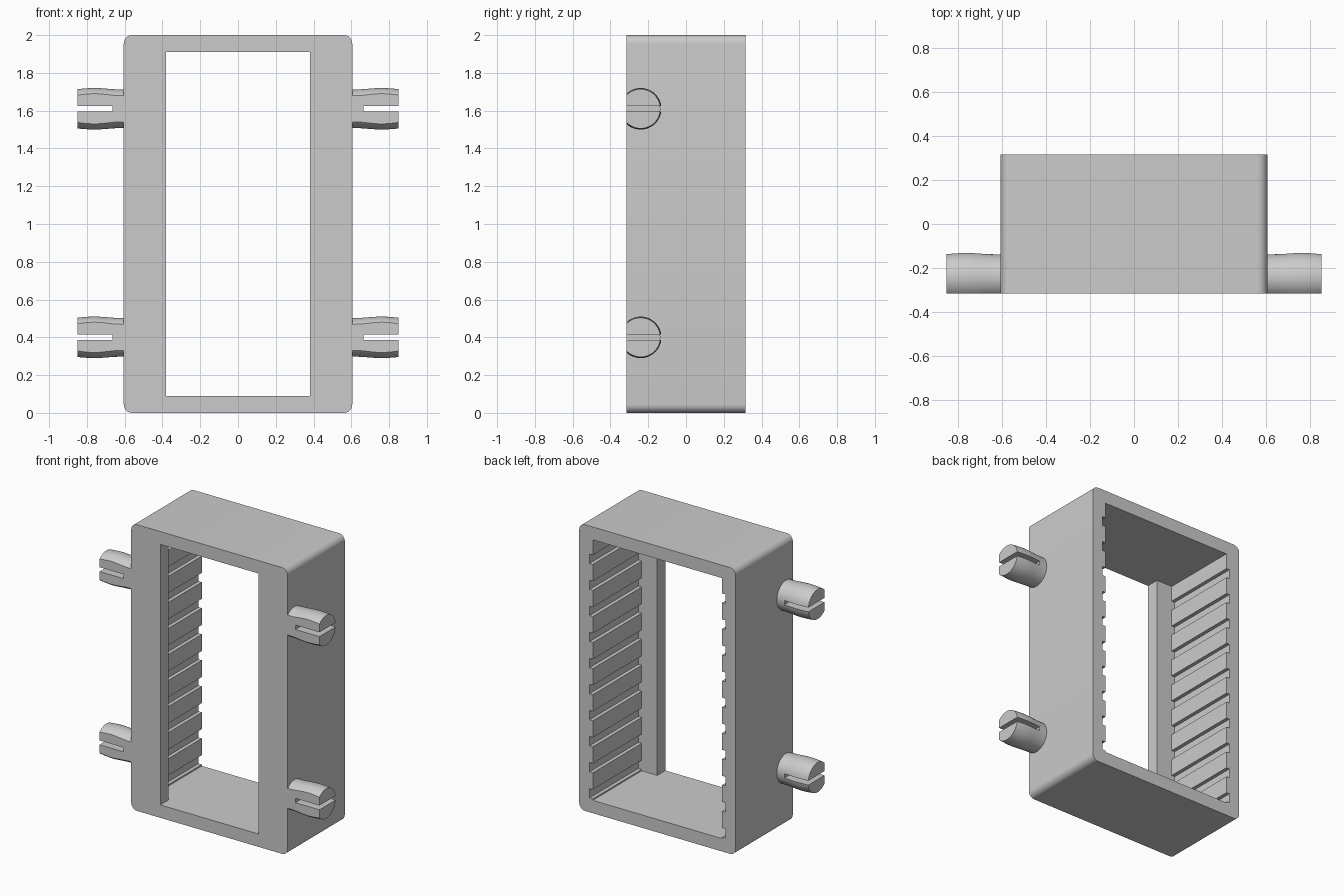
import bpy, bmesh, math
from mathutils import Matrix

if "Cube" in bpy.data.objects:
    bpy.data.objects.remove(bpy.data.objects["Cube"], do_unlink=True)

grey = bpy.data.materials.new("plain grey")
grey.use_nodes = True
COLOUR = (0.6, 0.6, 0.6, 1)
grey.diffuse_color = COLOUR
grey.node_tree.nodes["Principled BSDF"].inputs["Base Color"].default_value = COLOUR

HALF_W, HALF_D, HEIGHT = 0.605, 0.315, 2.0
FLOOR, CEILING = 0.09, 1.91
LIP_BACK = -0.225


def add_object(name, bm):
    bmesh.ops.recalc_face_normals(bm, faces=bm.faces)
    mesh = bpy.data.meshes.new(name)
    bm.to_mesh(mesh)
    bm.free()
    obj = bpy.data.objects.new(name, mesh)
    bpy.context.collection.objects.link(obj)
    mesh.materials.append(grey)
    return obj


def add_box(bm, x, y, z):
    """Box from three (low, high) ranges."""
    size = [b - a for a, b in (x, y, z)]
    mid = [(a + b) / 2 for a, b in (x, y, z)]
    matrix = Matrix.Translation(mid) @ Matrix.Diagonal((*size, 1))
    return bmesh.ops.create_cube(bm, size=1, matrix=matrix)["verts"]


def box(name, x, y, z):
    bm = bmesh.new()
    add_box(bm, x, y, z)
    return add_object(name, bm)


def cut(obj, cutter):
    cutter.hide_render = True
    mod = obj.modifiers.new("cut", "BOOLEAN")
    mod.object, mod.operation, mod.solver = cutter, "DIFFERENCE", "EXACT"
    bpy.context.view_layer.objects.active = obj
    bpy.ops.object.modifier_apply(modifier=mod.name)
    bpy.data.objects.remove(cutter, do_unlink=True)


def smooth(obj):
    bpy.ops.object.select_all(action="DESELECT")
    obj.select_set(True)
    bpy.context.view_layer.objects.active = obj
    bpy.ops.object.shade_smooth_by_angle(angle=math.radians(30))


# Housing block with its four long edges rounded
bm = bmesh.new()
add_box(bm, (-HALF_W, HALF_W), (-HALF_D, HALF_D), (0, HEIGHT))
long_edges = [e for e in bm.edges if abs(e.verts[0].co.y - e.verts[1].co.y) > 0.1]
bmesh.ops.bevel(bm, geom=long_edges, offset=0.045, segments=8, profile=0.5, affect="EDGES")
housing = add_object("housing", bm)

# Rear cavity and narrower front window
cut(housing, box("cavity", (-0.5, 0.5), (LIP_BACK, 0.5), (FLOOR, CEILING)))
cut(housing, box("window", (-0.38, 0.38), (-0.5, 0), (FLOOR, CEILING)))

# Ten card grooves in each inner side wall, open at the back
bm = bmesh.new()
for i in range(10):
    low = 0.1 + i * 0.182
    add_box(bm, (-0.525, 0.525), (LIP_BACK, 0.5), (low, low + 0.065))
cut(housing, add_object("grooves", bm))
smooth(housing)


def pin(name, side, z):
    """Bulged snap pin with a flat front and a split end."""
    profile = [(0.58, 0.102), (0.605, 0.102), (0.65, 0.103), (0.69, 0.106), (0.73, 0.109),
               (0.76, 0.11), (0.79, 0.109), (0.82, 0.107), (0.85, 0.104)]
    sides = 48
    bm = bmesh.new()
    rings = []
    for x, r in profile:
        angles = [math.tau * k / sides for k in range(sides)]
        rings.append([bm.verts.new((side * x, -0.24 + r * math.cos(a), z + r * math.sin(a)))
                      for a in angles])
    for a, b in zip(rings, rings[1:]):
        for k in range(sides):
            n = (k + 1) % sides
            bm.faces.new((a[k], a[n], b[n], b[k]))
    bm.faces.new(rings[0])
    bm.faces.new(rings[-1])
    obj = add_object(name, bm)
    cut(obj, box("front_trim", (-1, 1), (-0.6, -HALF_D), (z - 0.3, z + 0.3)))
    slot = sorted((side * 0.665, side))
    cut(obj, box("slot", slot, (-0.6, 0.2), (z - 0.015, z + 0.015)))
    smooth(obj)


for side, side_name in ((1, "left"), (-1, "right")):
    for z, level in ((0.4, "lower"), (1.61, "upper")):
        pin(f"{level}_{side_name}_pin", side, z)
